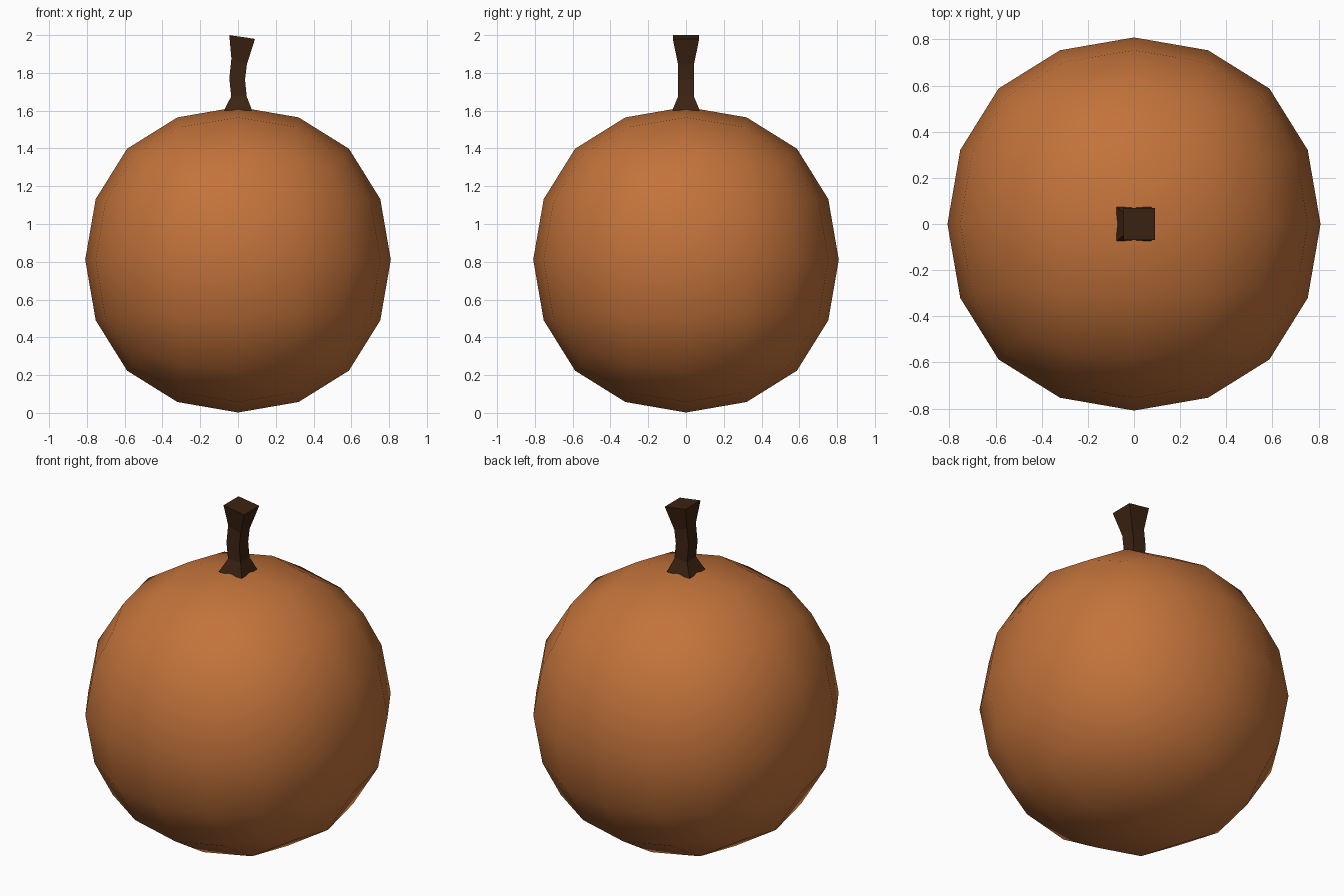
import bpy, bmesh

if "Cube" in bpy.data.objects:
    bpy.data.objects.remove(bpy.data.objects["Cube"])

def material(name, rgb):
    m = bpy.data.materials.new(name)
    m.diffuse_color = (*rgb, 1)
    m.use_nodes = True
    m.node_tree.nodes["Principled BSDF"].inputs["Base Color"].default_value = m.diffuse_color
    return m

def add_object(name, bm, mat):
    bmesh.ops.recalc_face_normals(bm, faces=bm.faces[:])
    me = bpy.data.meshes.new(name)
    bm.to_mesh(me)
    bm.free()
    me.materials.append(mat)
    ob = bpy.data.objects.new(name, me)
    bpy.context.collection.objects.link(ob)
    return ob

orange = material("pumpkin_orange", (0.54, 0.17, 0.043))
brown = material("stem_brown", (0.046, 0.017, 0.006))

# Round fruit: cube rounded by two levels of subdivision
bm = bmesh.new()
bmesh.ops.create_cube(bm, size=1.927)
for f in bm.faces:
    f.smooth = True
fruit = add_object("fruit", bm, orange)
fruit.location.z = 0.811
sub = fruit.modifiers.new("round", 'SUBSURF')
sub.levels = sub.render_levels = 2

# Crooked square stem: rings of (x left, z left, x right, z right, half depth)
rings = [(-0.075, 1.60, 0.075, 1.60, 0.073),
         (-0.036, 1.675, 0.046, 1.675, 0.042),
         (-0.046, 1.77, 0.037, 1.765, 0.042),
         (-0.035, 1.875, 0.047, 1.845, 0.042),
         (-0.046, 2.0, 0.090, 1.98, 0.070)]
bm = bmesh.new()
loops = []
for xl, zl, xr, zr, d in rings:
    loops.append([bm.verts.new(p) for p in
                  ((xl, -d, zl), (xr, -d, zr), (xr, d, zr), (xl, d, zl))])
for a, b in zip(loops, loops[1:]):
    for i in range(4):
        j = (i + 1) % 4
        bm.faces.new((a[i], a[j], b[j], b[i]))
bm.faces.new(loops[0][::-1])
bm.faces.new(loops[-1])
add_object("stem", bm, brown)
